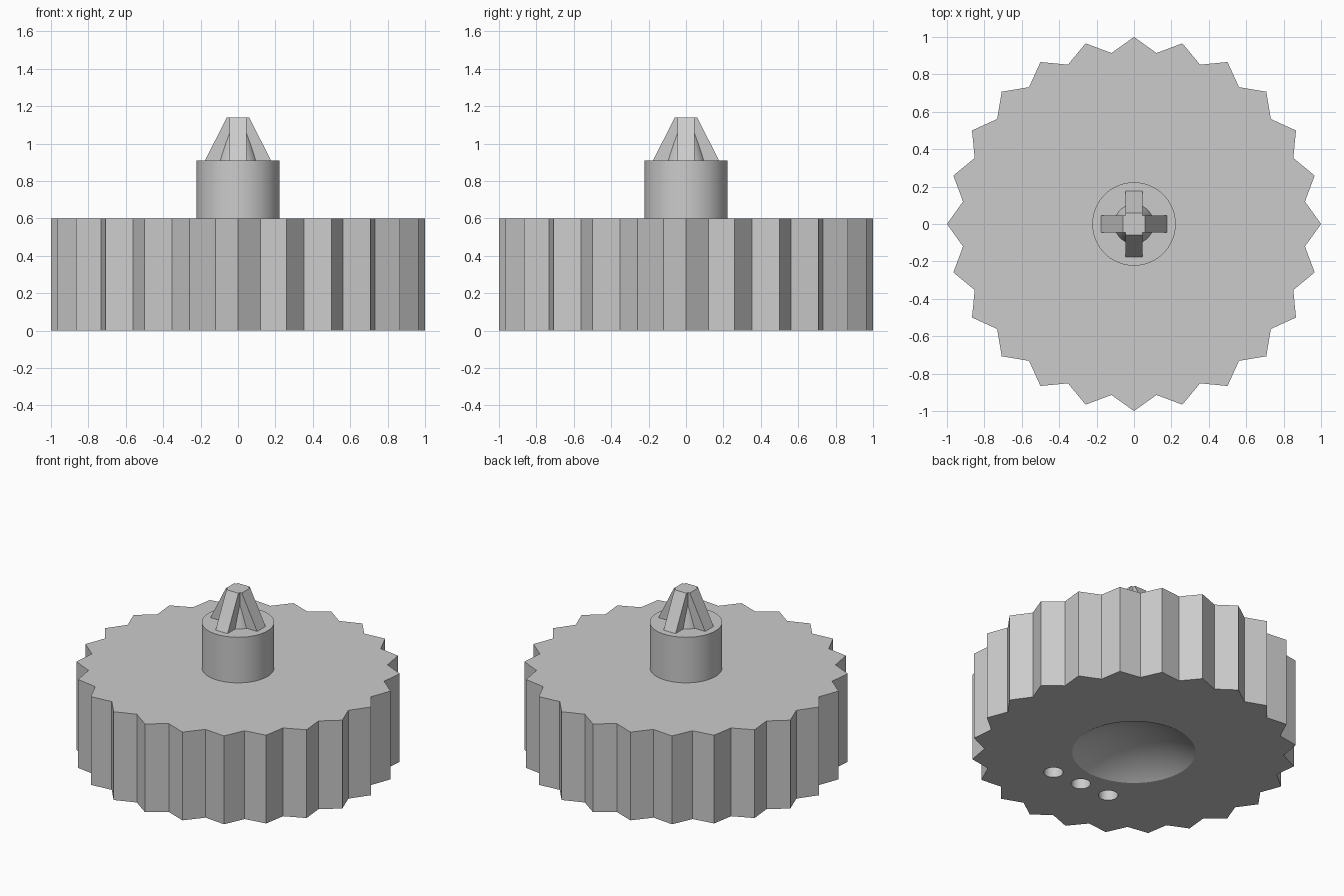
import bpy, bmesh
from math import sin, cos, pi, radians

if "Cube" in bpy.data.objects:
    bpy.data.objects.remove(bpy.data.objects["Cube"], do_unlink=True)

grey = bpy.data.materials.new("plain_grey")
grey.use_nodes = True
GREY = (0.6, 0.6, 0.6, 1)
grey.diffuse_color = GREY
grey.node_tree.nodes["Principled BSDF"].inputs["Base Color"].default_value = GREY


def select(obj):
    bpy.ops.object.select_all(action="DESELECT")
    obj.select_set(True)
    bpy.context.view_layer.objects.active = obj


def smooth(obj, angle=25):
    select(obj)
    bpy.ops.object.shade_smooth_by_angle(angle=radians(angle))


def loft(name, low, high, z0, z1):
    """Solid between two outlines with the same number of points."""
    bm = bmesh.new()
    a = [bm.verts.new((x, y, z0)) for x, y in low]
    b = [bm.verts.new((x, y, z1)) for x, y in high]
    n = len(a)
    bm.faces.new(a[::-1])
    bm.faces.new(b)
    for i in range(n):
        j = (i + 1) % n
        bm.faces.new((a[i], a[j], b[j], b[i]))
    mesh = bpy.data.meshes.new(name)
    bm.to_mesh(mesh)
    bm.free()
    obj = bpy.data.objects.new(name, mesh)
    bpy.context.collection.objects.link(obj)
    mesh.materials.append(grey)
    return obj


def ring(radius, n=64, cx=0, cy=0):
    return [(cx + radius * cos(2 * pi * i / n), cy + radius * sin(2 * pi * i / n))
            for i in range(n)]


def cut(obj, cutter):
    cutter.hide_render = True
    select(obj)
    mod = obj.modifiers.new("cut", "BOOLEAN")
    mod.operation = "DIFFERENCE"
    mod.solver = "EXACT"
    mod.object = cutter
    bpy.ops.object.modifier_apply(modifier=mod.name)
    bpy.data.objects.remove(cutter, do_unlink=True)


# Toothed wheel: alternating tips and valleys
TEETH = 24
outline = []
for i in range(TEETH * 2):
    r = 0.922 if i % 2 else 1.0
    outline.append((r * cos(pi * i / TEETH), r * sin(pi * i / TEETH)))
wheel = loft("toothed_wheel", outline, outline, 0, 0.6)

# Shallow round hollow under the wheel
rim, depth = 0.38, 0.11
ball_r = (rim ** 2 + depth ** 2) / (2 * depth)
bpy.ops.mesh.primitive_uv_sphere_add(segments=64, ring_count=64, radius=ball_r,
                                     location=(0, 0, depth - ball_r))
ball = bpy.context.object
ball.data.materials.append(grey)
cut(wheel, ball)

# Row of three blind holes under the wheel
for x in (-0.22, 0, 0.22):
    hole = ring(0.06, 32, x, -0.51)
    cut(wheel, loft("hole_cutter", hole, hole, -0.1, 0.2))
smooth(wheel)

# Hub and the cone core of the tip
smooth(loft("hub", ring(0.223), ring(0.223), 0.6, 0.91))
smooth(loft("tip_core", ring(0.105), ring(0.04), 0.91, 1.139))


# Crossed tapering blades
def box(w, d):
    return [(-w, -d), (w, -d), (w, d), (-w, d)]


for name, turn in (("tip_blade_across", 0), ("tip_blade_along", pi / 2)):
    blade = loft(name, box(0.176, 0.045), box(0.06, 0.045), 0.91, 1.14)
    blade.rotation_euler.z = turn
